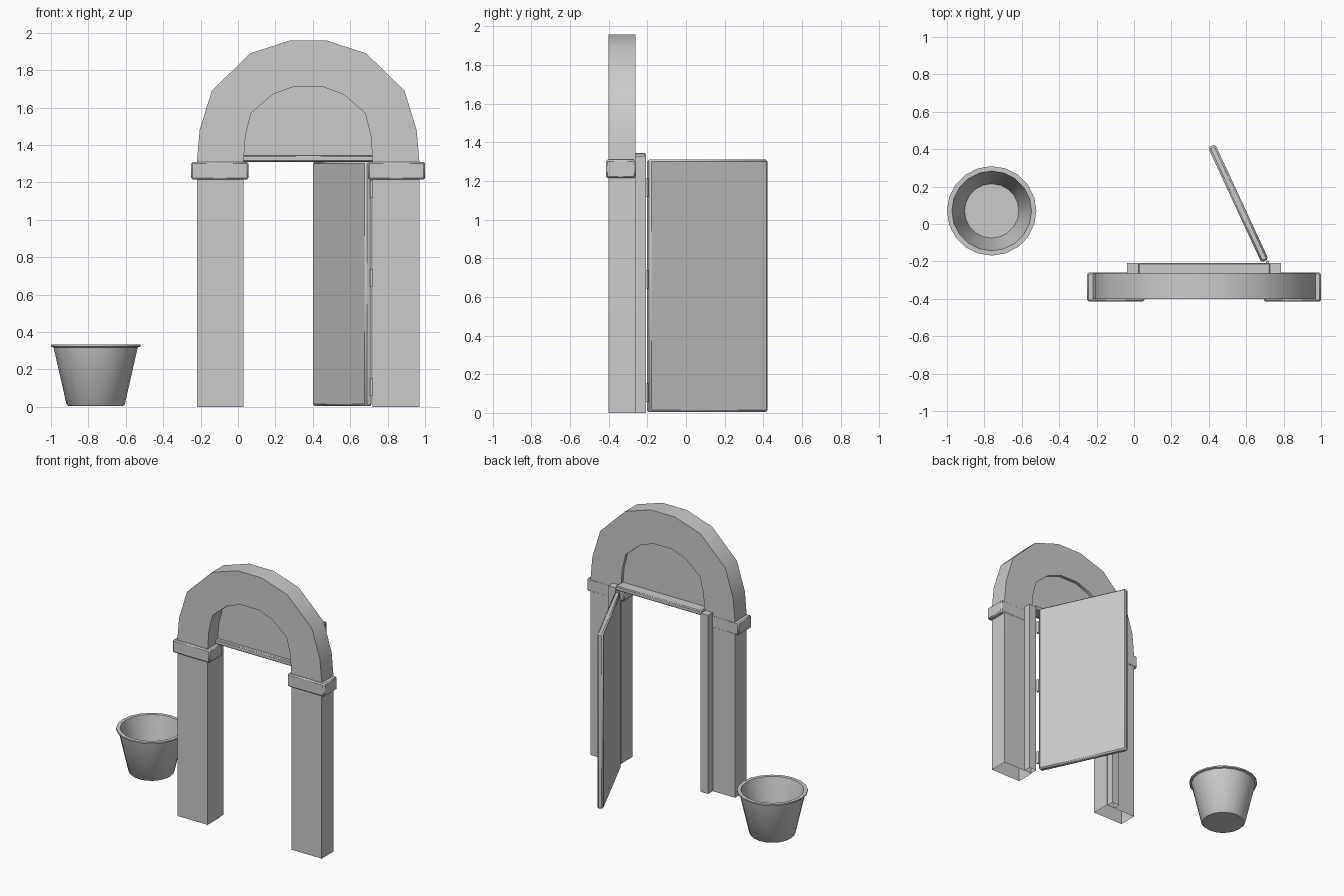
import bpy, bmesh, math
from mathutils import Matrix

if "Cube" in bpy.data.objects:
    bpy.data.objects.remove(bpy.data.objects["Cube"])

CX = 0.375          # centre line of the archway
FRONT, BACK = -0.40, -0.262


def finish(name, bm, smooth=True):
    bmesh.ops.recalc_face_normals(bm, faces=bm.faces)
    me = bpy.data.meshes.new(name)
    bm.to_mesh(me)
    bm.free()
    ob = bpy.data.objects.new(name, me)
    bpy.context.collection.objects.link(ob)
    if smooth:
        bpy.ops.object.select_all(action='DESELECT')
        ob.select_set(True)
        bpy.context.view_layer.objects.active = ob
        bpy.ops.object.shade_smooth_by_angle(angle=math.radians(40))
    return ob


def box(name, x0, x1, y0, y1, z0, z1, bevel=0.0, open_bottom=False):
    bm = bmesh.new()
    bmesh.ops.create_cube(bm, size=1)
    for v in bm.verts:
        v.co.x = x1 if v.co.x > 0 else x0
        v.co.y = y1 if v.co.y > 0 else y0
        v.co.z = z1 if v.co.z > 0 else z0
    if open_bottom:
        bmesh.ops.delete(bm, geom=[f for f in bm.faces if f.normal.z < -0.5], context='FACES')
    if bevel:
        bmesh.ops.bevel(bm, geom=bm.edges[:], offset=bevel, segments=1, affect='EDGES')
    return finish(name, bm)


# Archway: inner and outer half outlines, mirrored about the centre line
outer = [(0.595, 0), (0.595, 1.31), (0.58, 1.48), (0.515, 1.69), (0.31, 1.89), (0.10, 1.958)]
inner = [(0.345, 0), (0.345, 1.31), (0.335, 1.45), (0.305, 1.57), (0.19, 1.67), (0.075, 1.712)]


def full(half):
    return [(CX - x, z) for x, z in half] + [(CX + x, z) for x, z in reversed(half)]


bm = bmesh.new()
rings = [[bm.verts.new(c) for c in ((o[0], FRONT, o[1]), (o[0], BACK, o[1]),
                                    (i[0], BACK, i[1]), (i[0], FRONT, i[1]))]
         for o, i in zip(full(outer), full(inner))]
for a, b in zip(rings, rings[1:]):
    for k in range(4):
        n = (k + 1) % 4
        bm.faces.new((a[k], a[n], b[n], b[k]))
finish("stone_archway", bm)

# Panel filling the arch above the doorway
bm = bmesh.new()
pts = full(inner[1:])
bm.faces.new([bm.verts.new((x, -0.285, z)) for x, z in pts])
finish("arch_panel", bm, False)

# Capitals and door frame posts on both sides
for side, s in (("left", -1), ("right", 1)):
    x0, x1 = sorted((CX + s * 0.32, CX + s * 0.625))
    box(side + "_capital", x0, x1, -0.415, -0.26, 1.215, 1.31, 0.008)
    x0, x1 = sorted((CX + s * 0.35, CX + s * 0.412))
    box(side + "_frame_post", x0, x1, -0.262, -0.208, 0, 1.33, open_bottom=True)

# Lintel shelf
box("frame_lintel", CX - 0.352, CX + 0.352, -0.31, -0.208, 1.312, 1.345, 0.006)

# Open door, swung back on its hinges
door = box("door", 0, 0.677, -0.021, 0.021, 0.004, 1.31, 0.010)
hinge = (0.70, -0.197)
angle = math.atan2(0.615, -0.285)
door.data.transform(Matrix.Translation((*hinge, 0)) @ Matrix.Rotation(angle, 4, 'Z'))

for n, z in enumerate((0.105, 0.69, 1.165)):
    bm = bmesh.new()
    bmesh.ops.create_cone(bm, cap_ends=True, segments=10, radius1=0.009, radius2=0.009, depth=0.095,
                          matrix=Matrix.Translation((0.714, -0.204, z)))
    finish("hinge_%d" % (n + 1), bm)

# Bucket: lathed profile (radius, height) from outside base to inside floor
profile = [(0.145, 0.004), (0.156, 0.014), (0.225, 0.318), (0.239, 0.322),
           (0.239, 0.332), (0.213, 0.332), (0.205, 0.30), (0.145, 0.035)]
SEG = 20
bm = bmesh.new()
rings = [[bm.verts.new((-0.761 + r * math.cos(math.tau * i / SEG),
                        0.07 + r * math.sin(math.tau * i / SEG), z)) for i in range(SEG)]
         for r, z in profile]
for a, b in zip(rings, rings[1:]):
    for i in range(SEG):
        j = (i + 1) % SEG
        bm.faces.new((a[i], a[j], b[j], b[i]))
bm.faces.new(rings[0])
bm.faces.new(rings[-1])
finish("bucket", bm)
